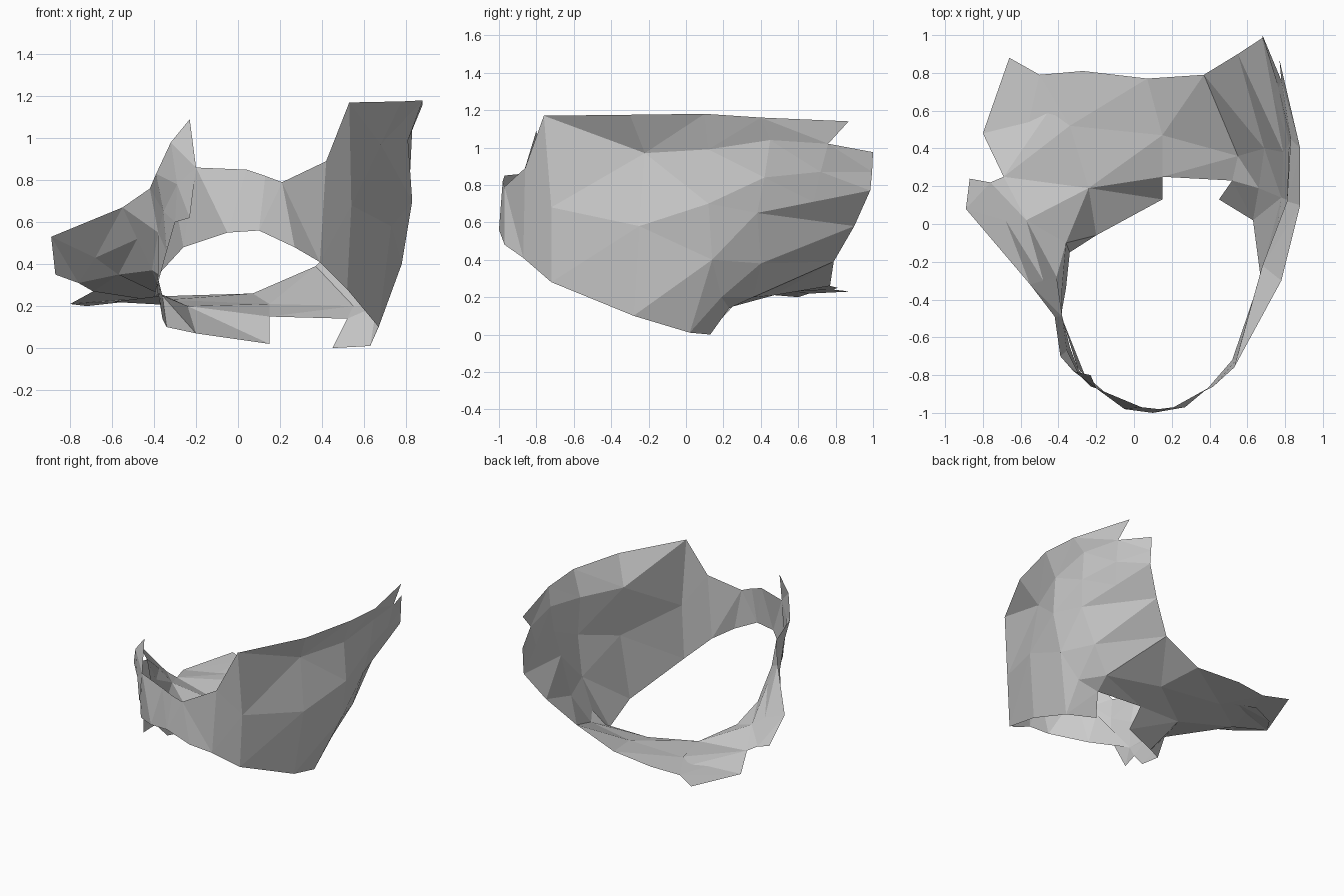
import bpy, bmesh


def sheet(name, rows, skip=()):
    """Loft neighbouring profiles into one thin, faceted cloth sheet."""
    bm = bmesh.new()
    grid = [[bm.verts.new(p) for p in row] for row in rows]
    for i in range(len(grid) - 1):
        for j in range(len(grid[i]) - 1):
            if (i, j) in skip:
                continue
            bm.faces.new((grid[i][j], grid[i][j + 1],
                          grid[i + 1][j + 1], grid[i + 1][j]))
    bmesh.ops.remove_doubles(bm, verts=bm.verts, dist=0.001)
    bmesh.ops.triangulate(bm, faces=bm.faces, quad_method='SHORT_EDGE')
    bmesh.ops.recalc_face_normals(bm, faces=bm.faces)
    mesh = bpy.data.meshes.new(name)
    bm.to_mesh(mesh)
    bm.free()
    obj = bpy.data.objects.new(name, mesh)
    bpy.context.collection.objects.link(obj)
    return obj


# Front band: lower and upper edge, left to right
sheet("front_band", [
    [(-.38, -.50, .35), (-.26, -.80, .48), (-.05, -.98, .55),
     (.10, -1.0, .56), (.27, -.97, .48), (.39, -.87, .41)],
    [(-.30, -.76, .70), (-.20, -.87, .86), (.04, -.97, .85),
     (.13, -.98, .82), (.21, -.97, .79), (.42, -.86, .89)],
])

# Tall right wall: lower edge, belly and rim, front to back
wall_rim = [(.42, -.86, .89), (.53, -.76, 1.17), (.68, -.22, .97),
            (.81, .12, .99), (.83, .45, 1.04), (.78, .76, 1.02),
            (.68, 1.0, .975)]
sheet("right_wall", [
    [(.39, -.87, .41), (.52, -.72, .28), (.67, -.28, .10),
     (.78, .14, .40), (.79, .38, .65), (.735, .683, .71), (.68, .985, .77)],
    [(.405, -.865, .65), (.54, -.72, .68), (.73, -.25, .58),
     (.83, .12, .70), (.82, .42, .84), (.765, .72, .87), (.68, .995, .87)],
    wall_rim,
])

# Flap flaring outward above the right rim
sheet("right_flap", [
    wall_rim[1:6],
    [(.53, -.76, 1.17), (.78, -.30, 1.175), (.88, .10, 1.18),
     (.88, .40, 1.16), (.77, .87, 1.14)],
])

# Back panel with its drooping inner lip, right to left; each profile runs
# from the lip to the back edge, and one lip cell is left open as the notch
sheet("back_panel", [
    [(.67, -.28, .10), (.78, .14, .40), (.79, .38, .65), (.68, .985, .77)],
    [(.63, .02, .01), (.66, .19, .20), (.69, .40, .38), (.55, .90, .58)],
    [(.45, .13, .00), (.52, .23, .14), (.55, .36, .20), (.37, .79, .39)],
    [(.15, .13, .02), (.15, .25, .15), (.15, .47, .21), (.07, .77, .26)],
    [(-.20, -.06, .07), (-.24, .19, .20), (-.34, .52, .23), (-.27, .81, .25)],
    [(-.34, -.15, .10), (-.36, -.10, .25), (-.60, .35, .22), (-.50, .79, .24)],
    [(-.36, -.34, .14), (-.38, -.33, .33), (-.80, .48, .21), (-.66, .88, .23)],
], skip={(2, 0), (5, 1)})

# Left wing: upper edge, fold and lower edge, front to back
wing_low = [(-.23, -.86, .62), (-.30, -.76, .60), (-.34, -.65, .46),
            (-.38, -.50, .35), (-.41, -.28, .37), (-.57, .02, .35),
            (-.69, .25, .27)]
sheet("left_wing", [
    [(-.23, -.80, 1.09), (-.32, -.78, .98), (-.39, -.70, .83),
     (-.42, -.49, .76), (-.55, -.32, .67), (-.89, .08, .53), (-.87, .24, .35)],
    [(-.20, -.87, .86), (-.29, -.80, .78), (-.355, -.67, .65),
     (-.38, -.49, .55), (-.48, -.30, .52), (-.68, .02, .43), (-.76, .22, .31)],
    wing_low,
])

# Lower fold joining the wing to the back panel
sheet("wing_fold", [
    wing_low[3:] + [(-.80, .48, .21), (-.72, .60, .20)],
    [(-.38, -.33, .33), (-.36, -.10, .25), (-.24, .19, .20),
     (-.34, .52, .235), (-.45, .60, .23), (-.55, .66, .22)],
])

# Short skirt hanging below the wing's front corner
sheet("left_skirt", [
    [(-.40, -.57, .24), (-.38, -.45, .26), (-.36, -.34, .14)],
    [(-.34, -.65, .46), (-.38, -.50, .35), (-.38, -.33, .33)],
])
